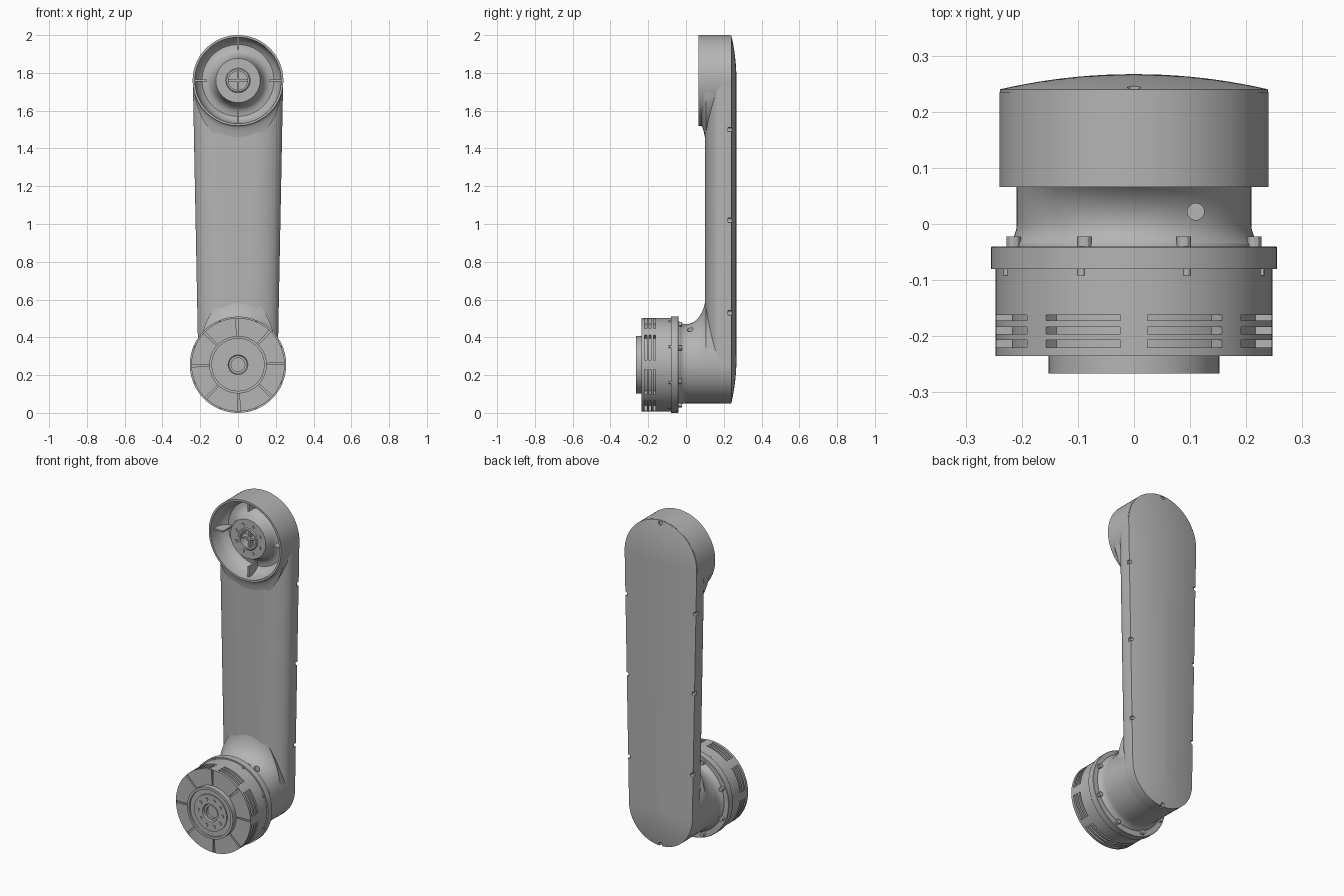
import bpy, bmesh, math
from math import sin, cos, pi, sqrt

if "Cube" in bpy.data.objects:
    bpy.data.objects.remove(bpy.data.objects["Cube"])

N = 128
LOW, TOP = 0.255, 1.76          # heights of the two joint axes

grey = bpy.data.materials.new("light_grey")
grey.diffuse_color = (0.46, 0.46, 0.46, 1)
grey.use_nodes = True
grey.node_tree.nodes["Principled BSDF"].inputs["Base Color"].default_value = grey.diffuse_color


def finish(name, bm):
    bmesh.ops.recalc_face_normals(bm, faces=bm.faces)
    me = bpy.data.meshes.new(name)
    bm.to_mesh(me)
    bm.free()
    ob = bpy.data.objects.new(name, me)
    bpy.context.collection.objects.link(ob)
    me.materials.append(grey)
    return ob


def loft(name, rings, edit=None):
    """Skin equal-length rings and cap both ends; edit(bm) may alter the faces."""
    bm = bmesh.new()
    rows = [[bm.verts.new(p) for p in r] for r in rings]
    n = len(rows[0])
    for a, b in zip(rows, rows[1:]):
        for i in range(n):
            j = (i + 1) % n
            bm.faces.new((a[i], a[j], b[j], b[i]))
    bm.faces.new(rows[0])
    bm.faces.new(rows[-1])
    if edit:
        bm.faces.ensure_lookup_table()
        edit(bm)
    return finish(name, bm)


def ring(r, y, cx, cz, n=N, up=0, down=0):
    """Circle about the y axis, optionally stretched upward or downward."""
    out = []
    for i in range(n):
        a = 2 * pi * i / n
        s = sin(a)
        out.append((cx + r * cos(a), y, cz + (r + (up if s > 0 else down)) * s))
    return out


def turned(name, profile, cz, cx=0, n=N, edit=None):
    return loft(name, [ring(r, y, cx, cz, n) for r, y in profile], edit)


def stadium(inset, y):
    """Tapered long outline, wider at the upper joint."""
    out = []
    for cz, r, start in ((TOP, 0.239, 0), (LOW + 0.005, 0.21, pi)):
        for i in range(49):
            a = start + pi * i / 48
            out.append((max(r - inset, 0.004) * cos(a), y, cz + max(r - inset, 0.004) * sin(a)))
    return out


def cut(ob, cutter):
    m = ob.modifiers.new("cut", 'BOOLEAN')
    m.operation, m.solver, m.object = 'DIFFERENCE', 'EXACT', cutter
    bpy.context.view_layer.objects.active = ob
    bpy.ops.object.modifier_apply(modifier=m.name)


# Arm shell with rounded front and domed back cover
rings = []
for i in range(13):
    t = pi / 2 * i / 12
    rings.append(stadium(0.15 * (1 - sin(t)), 0.185 - 0.085 * cos(t)))
rings.append(stadium(0, 0.24))
for i in range(1, 11):
    u = 1 - i / 10
    rings.append(stadium(0.235 * (1 - u), 0.24 + 0.027 * (1 - u * u)))
arm = loft("arm_shell", rings)

# Neck sweeping from the arm into the lower joint
rings = [ring(0.226, -0.045, 0, LOW + .005), ring(0.224, -0.035, 0, LOW + .005),
         ring(0.215, -0.025, 0, LOW + .005), ring(0.21, -0.01, 0, LOW + .005)]
for i in range(13):
    y = 0.105 * sin(pi / 2 * i / 12)
    rings.append(ring(0.209, y, 0, LOW + .005, up=0.16 * (1 - sqrt(max(0, 1 - (y / 0.105) ** 2)))))
rings.append(ring(0.209, 0.2, 0, LOW + .005))
neck = loft("lower_neck", rings)

# Small blend under the upper cup
rings = []
for i in range(9):
    t = i / 8
    rings.append(ring(0.236, 0.068 + 0.037 * t, 0, TOP, down=0.1 * t ** 3))
rings.append(ring(0.236, 0.2, 0, TOP))
blend = loft("upper_blend", rings)

# Clear the cup interior, cover screw recesses and cable hole
bore = turned("bore_cutter", [(0.232, 0), (0.232, 0.215)], TOP)
cut(arm, bore)
cut(blend, bore)
cutters = [bore]
spots = [(s * (0.2 + 0.02 * z), z) for s in (-1, 1) for z in (0.53, 1.02, 1.5)]
for x, z in spots + [(0, 0.06), (0, 1.985)]:
    c = turned("screw_cutter", [(0.012, 0.222), (0.012, 0.3)], z, x, 16)
    cut(arm, c)
    cutters.append(c)
bm = bmesh.new()
bmesh.ops.create_cone(bm, segments=24, radius1=0.015, radius2=0.015, depth=0.3, cap_ends=True)
for v in bm.verts:
    v.co.x += 0.11
    v.co.y += 0.022
    v.co.z += 0.55
hole = finish("hole_cutter", bm)
cut(neck, hole)
for c in cutters + [hole]:
    bpy.data.objects.remove(c)

# Upper cup with concave floor and bolted hub
turned("upper_cup", [(0.2, 0.235), (0.24, 0.235), (0.24, 0.066), (0.228, 0.066), (0.226, 0.13),
       (0.21, 0.165), (0.19, 0.18), (0.165, 0.178), (0.145, 0.165), (0.13, 0.14), (0.122, 0.108),
       (0.117, 0.095), (0.065, 0.095), (0.06, 0.09), (0.05, 0.09), (0.05, 0.14), (0.01, 0.14)], TOP)
for i in range(8):
    a = pi / 8 + i * pi / 4
    turned("hub_bolt", [(0.009, 0.1), (0.009, 0.09)], TOP + 0.085 * sin(a), 0.085 * cos(a), 12)


def box(name, x, y, z, sx, sy, sz):
    bm = bmesh.new()
    bmesh.ops.create_cube(bm, size=1)
    for v in bm.verts:
        v.co = (x + v.co.x * sx, y + v.co.y * sy, z + v.co.z * sz)
    return finish(name, bm)


# Ribs inside the cup and crossbars in the hub bore
for s in (-1, 1):
    box("cup_side_rib", s * 0.2, 0.14, TOP, 0.07, 0.09, 0.01)
    box("cup_end_rib", 0, 0.14, TOP + s * 0.2, 0.01, 0.09, 0.07)
box("bore_bar_wide", 0, 0.12, TOP, 0.1, 0.03, 0.012)
box("bore_bar_tall", 0, 0.12, TOP, 0.012, 0.03, 0.1)


# Vent slots around the drum and radial grooves on its front
def vents(bm):
    faces = list(bm.faces)

    def sink(fs, move):
        new = bmesh.ops.extrude_face_region(bm, geom=fs)["geom"]
        for v in new:
            if isinstance(v, bmesh.types.BMVert):
                move(v)
        bmesh.ops.delete(bm, geom=[f for f in fs if f.is_valid], context='FACES_ONLY')

    def inward(v):
        v.co.x *= 0.88
        v.co.z = LOW + (v.co.z - LOW) * 0.88

    def back(v):
        v.co.y += 0.01

    for k in range(8):
        for row in (1, 3, 5):
            sink([faces[row * N + k * 16 + i] for i in range(2, 14)], inward)
        sink([faces[7 * N + k * 16]], back)


drum_ys = (-0.07, -0.162, -0.172, -0.184, -0.196, -0.207, -0.22, -0.235)
turned("motor_drum", [(0.247, y) for y in drum_ys] + [(0.14, -0.235)], LOW, edit=vents)

# Flange with screw lugs on both sides
turned("joint_flange", [(0.2, -0.04), (0.253, -0.04), (0.255, -0.042), (0.255, -0.08), (0.2, -0.08)], LOW)
for i in range(8):
    a = pi / 8 + i * pi / 4
    turned("flange_lug", [(0.013, -0.06), (0.013, -0.022)], LOW + 0.232 * sin(a), 0.232 * cos(a), 12)
    turned("drum_screw", [(0.007, -0.07), (0.007, -0.092)], LOW + 0.245 * sin(a), 0.245 * cos(a), 12)

# Output hub of the lower joint with bolts
turned("output_hub", [(0.152, -0.225), (0.152, -0.266), (0.138, -0.266), (0.138, -0.255),
       (0.108, -0.255), (0.108, -0.262), (0.052, -0.262), (0.048, -0.25), (0.036, -0.25),
       (0.036, -0.21), (0.01, -0.21)], LOW)
for i in range(10):
    a = 2 * pi * i / 10
    turned("output_bolt", [(0.01, -0.25), (0.01, -0.266)], LOW + 0.08 * sin(a), 0.08 * cos(a), 6)

# Smooth shading with crisp edges
for ob in bpy.context.collection.objects:
    ob.select_set(True)
    bpy.context.view_layer.objects.active = ob
bpy.ops.object.shade_smooth_by_angle(angle=math.radians(30))
